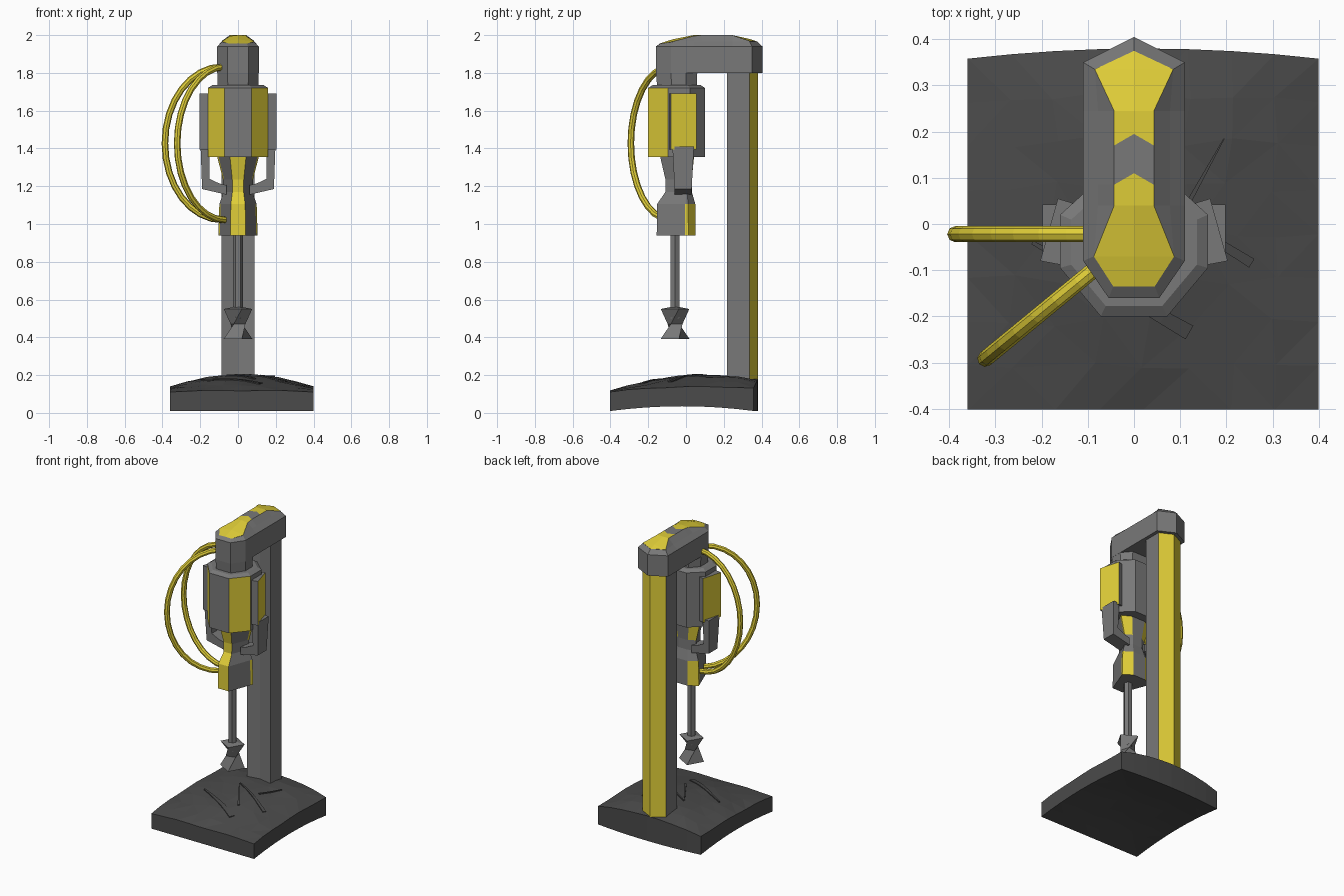
import bpy, bmesh, math
from mathutils import Vector

cube = bpy.data.objects.get("Cube")
if cube:
    bpy.data.objects.remove(cube, do_unlink=True)


def material(name, rgb):
    m = bpy.data.materials.new(name)
    m.use_nodes = True
    m.diffuse_color = (*rgb, 1)
    m.node_tree.nodes["Principled BSDF"].inputs["Base Color"].default_value = (*rgb, 1)
    return m


GREY = material("machine grey", (0.19, 0.19, 0.19))
YELLOW = material("safety yellow", (0.75, 0.62, 0.04))
ROCK = material("dark rock", (0.07, 0.07, 0.07))


def finish(name, bm, mats):
    bmesh.ops.remove_doubles(bm, verts=bm.verts, dist=0.0005)
    bmesh.ops.dissolve_degenerate(bm, edges=bm.edges, dist=0.0005)
    bmesh.ops.recalc_face_normals(bm, faces=bm.faces)
    mesh = bpy.data.meshes.new(name)
    bm.to_mesh(mesh)
    bm.free()
    for m in mats:
        mesh.materials.append(m)
    ob = bpy.data.objects.new(name, mesh)
    bpy.context.collection.objects.link(ob)


def loft(name, rings, mats=(GREY,), yellow=lambda side, level: False):
    """Skin closed rings; the rule picks faces that take the second material."""
    bm = bmesh.new()
    loops = [[bm.verts.new(p) for p in ring] for ring in rings]
    n = len(loops[0])
    for level, (a, b) in enumerate(zip(loops, loops[1:])):
        for i in range(n):
            j = (i + 1) % n
            f = bm.faces.new((a[i], a[j], b[j], b[i]))
            f.material_index = int(yellow(i, level))
    bm.faces.new(loops[0][::-1])
    bm.faces.new(loops[-1])
    finish(name, bm, mats)


def mirrored(half):
    """Plan outline: the +x half from front to back, then its mirror image."""
    return half + [(-x, y) for x, y in reversed(half) if x > 0]


def ring(plan, z, sx=1, sy=1, cy=0):
    return [(x * sx, cy + (y - cy) * sy, z) for x, y in plan]


def polygon(n, r, z, turn=0, cy=-0.058):
    return [(r * math.cos(turn + i * math.tau / n),
             cy + r * math.sin(turn + i * math.tau / n), z) for i in range(n)]


# Domed rock slab
def rock_top(x, y):
    u = (x - 0.02) / 0.38
    v = (y - 0.18) / (0.58 if y < 0.18 else 0.36)
    ripple = 0.005 * math.sin(17 * x + 5 * y) * math.cos(13 * y)
    return 0.11 + 0.092 * (1 - 0.68 * u * u) * (1 - 0.9 * v * v) + ripple


def rock_slab():
    bm = bmesh.new()
    bmesh.ops.create_grid(bm, x_segments=8, y_segments=8, size=0.38)
    for v in bm.verts:
        u, w = v.co.x / 0.38, v.co.y / 0.38
        inner = (1 - u * u) * (1 - w * w)
        x = 0.02 + v.co.x + 0.02 * inner * math.sin(9 * w + 4 * u)
        y = -0.022 + v.co.y + 0.02 * inner * math.sin(7 * u - 5 * w)
        y += 0.022 * (1 - u * u) * max(w, 0)
        v.co = (x, y, rock_top(x, y))
    out = bmesh.ops.extrude_face_region(bm, geom=bm.faces[:])
    for v in out["geom"]:
        if isinstance(v, bmesh.types.BMVert):
            u, w = (v.co.x - 0.02) / 0.38, (v.co.y + 0.02) / 0.38
            v.co.z = 0.01 + 0.042 * (1 - 0.4 * u * u) * (1 - min(1, w * w))
    bmesh.ops.triangulate(bm, faces=bm.faces)
    finish("rock_slab", bm, [ROCK])


rock_slab()

# Cracks: long slivers following the slab, widening towards one end
cracks = [((0.195, 0.185), (0.12, 0.05), 0.005), ((-0.06, 0.11), (0.255, -0.085), 0.011),
          ((-0.06, 0.10), (0.09, -0.12), 0.008), ((-0.22, -0.04), (0.12, -0.235), 0.017)]
for k, (a, b, w) in enumerate(cracks):
    a, b = Vector(a), Vector(b)
    side = (b - a).orthogonal().normalized() * w
    rings = []
    for i in range(7):
        p, s = a.lerp(b, i / 6), side * (0.25 + 0.75 * i / 6)
        rings.append([(q.x, q.y, rock_top(q.x, q.y) + dz) for q, dz in
                      ((p - s, -0.004), (p + s, -0.004), (p + s, 0.005), (p - s, 0.005))])
    loft(f"crack_{k + 1}", rings, [ROCK])

# Upright column with a shallow front groove and two yellow rear faces
column = mirrored([(0, 0.235), (0.087, 0.217), (0.087, 0.337), (0, 0.38)])
loft("column", [ring(column, 0.12), ring(column, 1.81)], (GREY, YELLOW),
     lambda side, level: side in (2, 3))

# Overhead arm and neck
arm = mirrored([(0.055, -0.16), (0.11, -0.08), (0.11, 0.35), (0, 0.405)])
loft("overhead_arm", [ring(arm, 1.80), ring(arm, 1.94)])
neck = mirrored([(0.055, -0.16), (0.11, -0.08), (0.11, 0.0), (0.06, 0.06)])
loft("neck", [ring(neck, 1.72, 0.98, 0.95), ring(neck, 1.81)])


# Raised lid with a yellow plate at each end
def lid():
    # outer (w, y), shoulder (w, y, z), crest (w, y, z), crest middle (y, z)
    rows = [
        ((.055, -.16), (.055, -.16, 1.94), (.055, -.16, 1.94), (-.16, 1.94)),
        ((.055, -.16), (.045, -.135, 1.955), (.045, -.135, 1.955), (-.135, 1.957)),
        ((.11, -.08), (.087, -.07, 1.964), (.087, -.07, 1.966), (-.07, 1.978)),
        ((.11, .04), (.078, .04, 1.967), (.043, .04, 1.995), (.04, 2.0)),
        ((.11, .085), (.078, .085, 1.967), (.043, .085, 2.0), (.11, 2.0)),
        ((.11, .17), (.078, .17, 1.967), (.043, .17, 2.0), (.195, 2.0)),
        ((.11, .245), (.078, .245, 1.967), (.043, .245, 2.0), (.245, 2.0)),
        ((.11, .35), (.085, .335, 1.967), (.085, .335, 1.97), (.335, 1.98)),
        ((0, .405), (0, .375, 1.967), (0, .375, 1.967), (.375, 1.967))]
    bm = bmesh.new()
    grid = []
    for o, s, c, m in rows:
        half = [(o[0], o[1], 1.94), s, c]
        line = [(-x, y, z) for x, y, z in half] + [(0, *m)] + half[::-1]
        grid.append([bm.verts.new(p) for p in line])
    for i in range(len(grid) - 1):
        for j in range(6):
            f = bm.faces.new((grid[i][j], grid[i][j + 1], grid[i + 1][j + 1], grid[i + 1][j]))
            f.material_index = int(j in (2, 3) and i not in (0, 4))
    finish("arm_lid", bm, [GREY, YELLOW])


lid()

# Motor body with yellow front corner panels and a grey shoulder
body = mirrored([(0.072, -0.2), (0.16, -0.095), (0.16, 0.02), (0.072, 0.1)])
loft("motor_body", [ring(body, 1.355), ring(body, 1.72),
                    ring(body, 1.735, 0.85, 0.85, -0.05)], (GREY, YELLOW),
     lambda side, level: side in (0, 6) and level == 0)

# Chuck: straight block, waist, then a flared collar; yellow front and rear corners
chuck = mirrored([(0.04, -0.155), (0.097, -0.005), (0.104, 0.012), (0.047, 0.05)])
levels = [(0.94, 1, 1), (1.105, 0.95, 0.99), (1.17, 0.74, 0.68),
          (1.235, 0.76, 0.68), (1.36, 1.07, 0.88)]
loft("chuck", [ring(chuck, z, sx, sy, -0.01) for z, sx, sy in levels], (GREY, YELLOW),
     lambda side, level: side == 7 or side in (1, 2, 4, 5) and level in (0, 3))

# Side boxes and hooked braces, one on each side
box = [(0.115, 0.04), (0.165, 0.055), (0.203, -0.08), (0.15, -0.09)]
brace = [(0.198, 1.41), (0.19, 1.185), (0.06, 1.155), (0.06, 1.205), (0.1, 1.215),
         (0.152, 1.24), (0.152, 1.41)]
for s, label in ((1, "left"), (-1, "right")):
    plan = [(s * x, y) for x, y in box]
    loft(f"side_box_{label}", [ring(plan, 1.395), ring(plan, 1.69)], (GREY, YELLOW),
         lambda side, level: side == 1)
    sides = []
    for edge in (-1, 1):
        sides.append([(s * x, -0.015 + edge * (0.045 + 0.012 * (z > 1.3)), z)
                      for x, z in brace])
    loft(f"brace_{label}", sides)

# Drill shaft and twisted bit
loft("drill_shaft", [polygon(6, 0.027, z) for z in (0.5, 0.96)])
loft("drill_bit", [polygon(4, r, z, math.radians(t)) for z, r, t in
                   [(0.39, 0.08, 15), (0.47, 0.045, 60), (0.55, 0.078, 105),
                    (0.56, 0.026, 105)]])


# Two looping hoses from neck to chuck
def hose(name, start, reach, steps=16, sides=8, radius=0.0175):
    start, reach = Vector(start), Vector(reach)
    up, away = Vector((0, 0, 1)), reach.normalized()
    across = away.cross(up)
    rings = []
    for i in range(steps + 1):
        t = math.pi * i / steps
        centre = start + reach * math.sin(t) + up * 0.405 * math.cos(t)
        out = away * math.sin(t) + up * math.cos(t)
        rings.append([centre + radius * (out * math.cos(k * math.tau / sides)
                                         + across * math.sin(k * math.tau / sides))
                      for k in range(sides)])
    loft(name, rings, [YELLOW])


hose("hose_side", (-0.085, -0.022, 1.427), (-0.302, 0, 0))
hose("hose_front", (-0.07, -0.085, 1.427), (-0.252, -0.207, 0))
